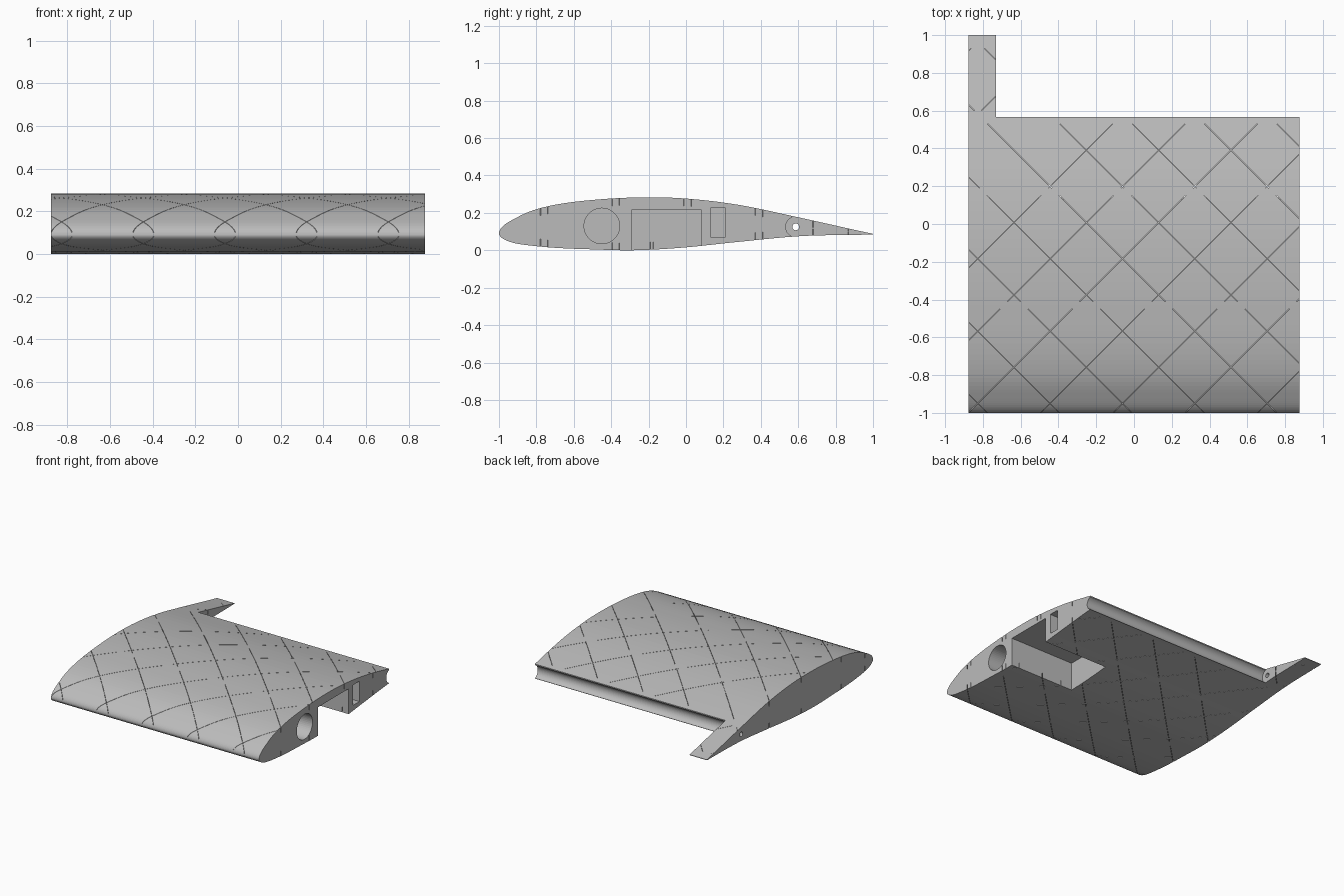
import bpy, bmesh, math

if "Cube" in bpy.data.objects:
    bpy.data.objects.remove(bpy.data.objects["Cube"])

HALF = 0.877          # half of the span
TAIL_X = -0.73        # inner side of the tail arm
TOP = [.09, .128, .167, .213, .247, .269, .282, .278, .243, .172, .088]
LOW = [.09, .063, .039, .024, .012, .005, .0, .014, .045, .076, .084]

grey = bpy.data.materials.new("light_grey")
grey.use_nodes = True
grey.diffuse_color = (0.5, 0.5, 0.5, 1)
grey.node_tree.nodes["Principled BSDF"].inputs["Base Color"].default_value = (0.5, 0.5, 0.5, 1)


def height(table, y):
    """Smooth section height at chord position y."""
    t = math.sqrt(min(max((y + 1) / 2, 0), 1)) * 10
    i = min(int(t), 9)
    f = t - i
    p = [2 * table[0] - table[1]] + table + [2 * table[-1] - table[-2]]
    a, b, c, d = p[i:i + 4]
    return b + f * (c - a + f * (2 * a - 5 * b + 4 * c - d + f * (3 * (b - c) + d - a))) / 2


def add_prism(bm, points, place, x0, x1):
    """Extrude a closed (y, z) outline from x0 to x1."""
    ends = [[bm.verts.new(place(x, y, z)) for y, z in points] for x in (x0, x1)]
    n = len(points)
    bm.faces.new(ends[0])
    bm.faces.new(ends[1][::-1])
    for i in range(n):
        j = (i + 1) % n
        bm.faces.new((ends[0][j], ends[0][i], ends[1][i], ends[1][j]))


def finish(name, bm):
    bmesh.ops.recalc_face_normals(bm, faces=bm.faces)
    mesh = bpy.data.meshes.new(name)
    bm.to_mesh(mesh)
    bm.free()
    mesh.materials.append(grey)
    ob = bpy.data.objects.new(name, mesh)
    bpy.context.collection.objects.link(ob)
    return ob


def straight(x, y, z):
    return (x, y, z)


def prism(name, points, x0, x1):
    bm = bmesh.new()
    add_prism(bm, points, straight, x0, x1)
    return finish(name, bm)


def box(y0, y1, z0, z1):
    return [(y0, z0), (y1, z0), (y1, z1), (y0, z1)]


def circle(y, z, r, n=48):
    return [(y + r * math.cos(math.tau * i / n), z + r * math.sin(math.tau * i / n)) for i in range(n)]


def cut(target, cutter):
    cutter.hide_render = True
    mod = target.modifiers.new("cut", 'BOOLEAN')
    mod.operation = 'DIFFERENCE'
    mod.solver = 'EXACT'
    mod.object = cutter
    bpy.context.view_layer.objects.active = target
    bpy.ops.object.modifier_apply(modifier=mod.name)
    bpy.data.objects.remove(cutter)


# Wing body, one section along the whole span
N = 56
stations = [2 * (i / N) ** 2 - 1 for i in range(N + 1)]
outline = [(y, height(TOP, y)) for y in stations]
outline += [(y, height(LOW, y)) for y in reversed(stations[1:])]
wing = prism("wing_panel", outline, -HALF, HALF)

# Control surface bay with its rounded hinge trough, and the hinge pin hole
cut(wing, prism("bay_cutter", box(0.567, 1.1, -0.1, 0.4), TAIL_X, 1))
cut(wing, prism("trough_cutter", circle(0.587, 0.125, 0.054), TAIL_X, 1))
cut(wing, prism("pin_cutter", circle(0.587, 0.125, 0.018, 20), -1, -0.6))

# Spar holes and the open pocket at the root end
cut(wing, prism("tube_cutter", circle(-0.45, 0.13, 0.095), -0.8, 1))
cut(wing, prism("rear_spar_cutter", box(0.13, 0.21, 0.07, 0.225), -0.8, 1))
cut(wing, prism("pocket_cutter", box(-0.29, 0.08, -0.1, 0.217), 0.33, 1))


# Fine diagonal slits in both skins, interrupted at the spars
def slits(name, direction, offsets):
    bm = bmesh.new()
    for off in offsets:
        def slanted(x, y, z):
            return (x + direction * (y - off), y, z)
        for y0, y1 in ((-0.998, -0.45), (-0.41, 0.15), (0.19, 0.53), (0.6, 0.93)):
            # skip runs that lie wholly beyond the ends of the wing
            ends = sorted(direction * (y - off) for y in (y0, y1))
            if ends[0] > HALF or ends[1] < -HALF:
                continue
            ys = [y0 + (y1 - y0) * (i / 14) ** 1.5 for i in range(15)]
            for table, s in ((TOP, 1), (LOW, -1)):
                outer, inner = [], []
                for y in ys:
                    z = height(table, y)
                    half = (height(TOP, y) - height(LOW, y)) / 2
                    outer.append((y, z + s * 0.02))
                    inner.append((y, z - s * min(0.04, half * 0.9)))
                add_prism(bm, outer + inner[::-1], slanted, -0.0015, 0.0015)
    return finish(name, bm)


STEP = 0.383
cut(wing, slits("falling_slits", -1, [-0.245 + STEP * k for k in range(-4, 5)]))
cut(wing, slits("rising_slits", 1, [0.26 + STEP * k for k in range(-5, 5) if k != 2]))
